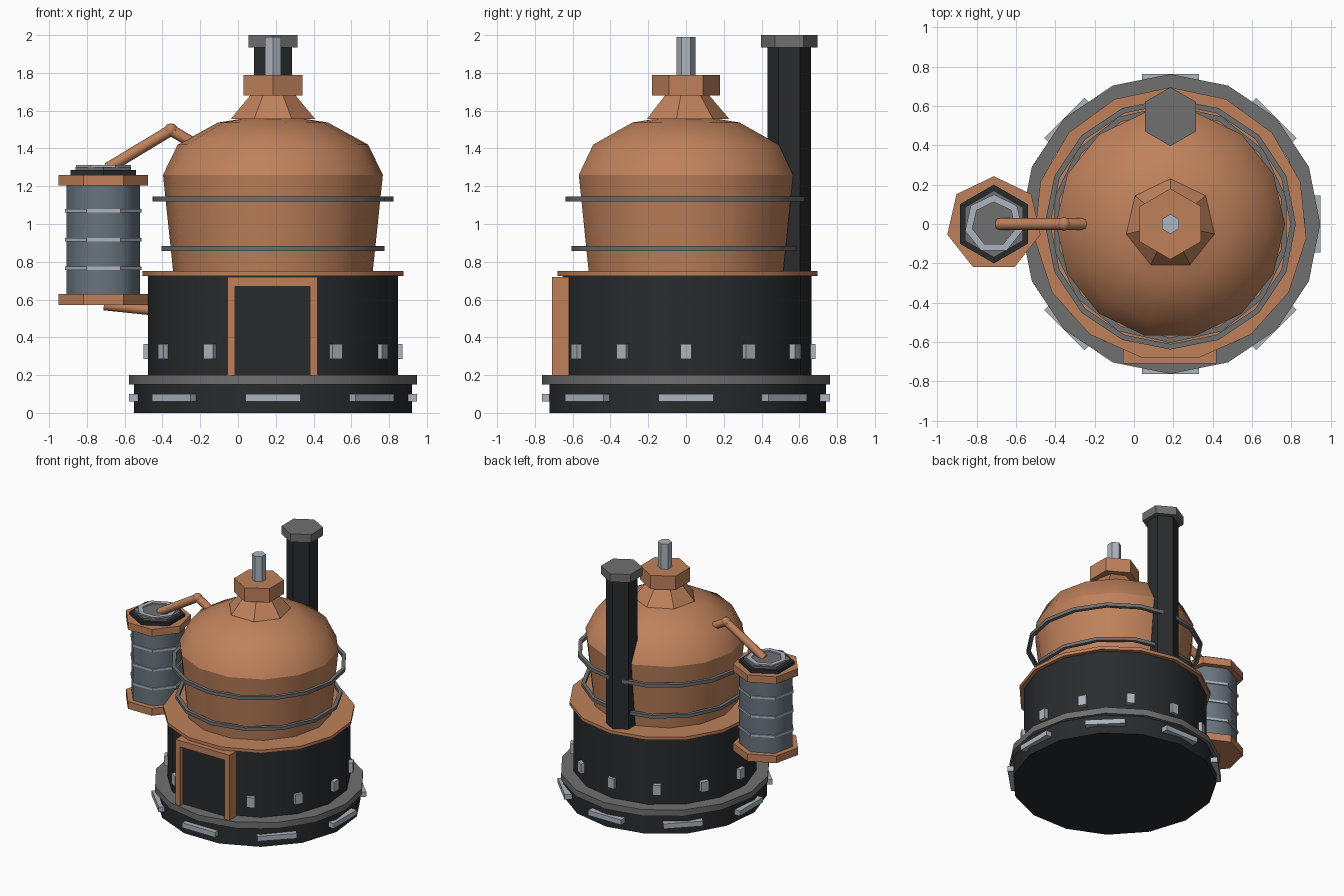
import bpy, bmesh
from math import sin, cos, pi, radians
from mathutils import Vector

if "Cube" in bpy.data.objects:
    bpy.data.objects.remove(bpy.data.objects["Cube"])

CX = 0.185    # axis of the still
TX = -0.7125  # axis of the condenser tank


def material(name, rgb):
    m = bpy.data.materials.new(name)
    m.diffuse_color = (*rgb, 1)
    m.use_nodes = True
    m.node_tree.nodes["Principled BSDF"].inputs["Base Color"].default_value = m.diffuse_color
    return m


COPPER = material("copper", (0.52, 0.22, 0.105))
BLACK = material("black_iron", (0.022, 0.024, 0.026))
IRON = material("grey_iron", (0.16, 0.16, 0.16))
STEEL = material("light_steel", (0.42, 0.46, 0.52))
TANK = material("tank_steel", (0.14, 0.175, 0.21))


def finish(bm, name, mat, smooth=0):
    bmesh.ops.recalc_face_normals(bm, faces=bm.faces)
    me = bpy.data.meshes.new(name)
    bm.to_mesh(me)
    bm.free()
    me.materials.append(mat)
    ob = bpy.data.objects.new(name, me)
    bpy.context.collection.objects.link(ob)
    if smooth:
        bpy.ops.object.select_all(action='DESELECT')
        ob.select_set(True)
        bpy.context.view_layer.objects.active = ob
        bpy.ops.object.shade_smooth_by_angle(angle=radians(smooth))
    return ob


def lathe(name, mat, profile, sides, x=CX, y=0, phase=0, smooth=0, ring=False):
    """Turn (radius, z) points about a vertical axis; first corner at +y.
    ring=True closes the profile, otherwise the ends are capped."""
    bm = bmesh.new()
    loops = []
    for r, z in profile:
        angs = [2 * pi * (i + phase) / sides for i in range(sides)]
        loops.append([bm.verts.new((x + r * sin(a), y + r * cos(a), z)) for a in angs])
    pairs = list(zip(loops, loops[1:]))
    if ring:
        pairs.append((loops[-1], loops[0]))
    else:
        bm.faces.new(loops[0])
        bm.faces.new(loops[-1])
    for a, b in pairs:
        for i in range(sides):
            j = (i + 1) % sides
            bm.faces.new((a[i], a[j], b[j], b[i]))
    return finish(bm, name, mat, smooth)


def drum(name, mat, r, z0, z1, sides, **kw):
    return lathe(name, mat, [(r, z0), (r, z1)], sides, **kw)


def band(name, mat, r0, r1, z0, z1, sides, **kw):
    return lathe(name, mat, [(r0, z0), (r1, z0), (r1, z1), (r0, z1)], sides, ring=True, **kw)


def box(name, mat, lo, hi, turn=0, pivot=(0, 0)):
    lo, hi = Vector(lo), Vector(hi)
    bm = bmesh.new()
    bmesh.ops.create_cube(bm, size=1)
    for v in bm.verts:
        p = Vector([c * s for c, s in zip(v.co, hi - lo)]) + (lo + hi) / 2
        v.co = (pivot[0] + p.x * cos(turn) - p.y * sin(turn),
                pivot[1] + p.x * sin(turn) + p.y * cos(turn), p.z)
    return finish(bm, name, mat)


def pipe(name, mat, a, b, r):
    a, b = Vector(a), Vector(b)
    bm = bmesh.new()
    bmesh.ops.create_cone(bm, cap_ends=True, segments=8, radius1=r, radius2=r, depth=(b - a).length)
    rot = (b - a).to_track_quat('Z', 'Y')
    for v in bm.verts:
        v.co = rot @ v.co + (a + b) / 2
    return finish(bm, name, mat, 50)


# Base and firebox
drum("base", BLACK, 0.74, 0, 0.155, 15, smooth=30)
drum("base_rim", IRON, 0.762, 0.15, 0.20, 16, smooth=30)
drum("firebox", BLACK, 0.665, 0.195, 0.735, 15, smooth=30)
drum("firebox_deck", COPPER, 0.695, 0.725, 0.75, 15, smooth=30)

# Plates around the base and studs around the firebox
for k in range(8):
    box(f"base_plate_{k}", STEEL, (-0.145, -0.762, 0.06), (0.145, -0.705, 0.10), k * pi / 4, (CX, 0))
for k in range(1, 12):
    box(f"firebox_stud_{k}", STEEL, (-0.03, -0.685, 0.285), (0.03, -0.63, 0.365), k * pi / 6, (CX, 0))

# Firebox door with its frame
box("door", BLACK, (-0.02, -0.67, 0.2), (0.39, -0.60, 0.68))
box("door_frame_left", COPPER, (-0.055, -0.71, 0.2), (-0.015, -0.62, 0.72))
box("door_frame_right", COPPER, (0.38, -0.71, 0.2), (0.42, -0.62, 0.72))
box("door_frame_top", COPPER, (-0.015, -0.71, 0.67), (0.38, -0.62, 0.72))

# Copper pot, dome and loose hoops
lathe("pot", COPPER, [(0.528, 0.745), (0.582, 1.26)], 14, phase=0.5, smooth=30)
dome = [(0.582 * cos(t), 1.26 + 0.32 * sin(t)) for t in (0, pi / 6, pi / 3)]
lathe("dome", COPPER, dome + [(0.02, 1.58)], 14, phase=0.5, smooth=40)
band("upper_hoop", IRON, 0.61, 0.638, 1.118, 1.145, 16, smooth=30)
band("lower_hoop", IRON, 0.577, 0.605, 0.857, 0.883, 14, smooth=30)

# Neck, collar and vent
lathe("neck", COPPER, [(0.23, 1.555), (0.115, 1.69)], 7)
drum("collar", COPPER, 0.18, 1.68, 1.79, 6)
drum("vent", STEEL, 0.05, 1.78, 1.99, 6)

# Chimney
drum("chimney", BLACK, 0.115, 0.74, 1.94, 6, y=0.546)
drum("chimney_cap", IRON, 0.15, 1.935, 2.0, 6, y=0.546)

# Condenser tank
drum("tank", TANK, 0.2, 0.60, 1.23, 7, x=TX, smooth=55)
drum("tank_bottom_flange", COPPER, 0.243, 0.572, 0.63, 7, x=TX)
drum("tank_top_flange", COPPER, 0.243, 1.203, 1.26, 7, x=TX)
for k, z in enumerate((0.765, 0.917, 1.07)):
    band(f"tank_hoop_{k}", STEEL, 0.19, 0.208, z - 0.009, z + 0.009, 7, x=TX)
drum("tank_lid_seat", BLACK, 0.2, 1.255, 1.285, 6, x=TX)
drum("tank_lid", IRON, 0.17, 1.28, 1.302, 6, x=TX)
band("tank_lid_ring", STEEL, 0.112, 0.15, 1.295, 1.312, 7, x=TX)

# Vapour pipe with elbow, and outlet pipe
ELBOW = (-0.355, 0, 1.497)
pipe("vapour_pipe", COPPER, (-0.69, 0, 1.295), ELBOW, 0.03)
pipe("dome_pipe", COPPER, ELBOW, (-0.25, 0, 1.435), 0.03)
bm = bmesh.new()
bmesh.ops.create_uvsphere(bm, u_segments=8, v_segments=6, radius=0.036)
bmesh.ops.translate(bm, verts=bm.verts, vec=ELBOW)
finish(bm, "pipe_elbow", COPPER, 50)
pipe("outlet_pipe", COPPER, (-0.71, 0, 0.57), (-0.42, 0, 0.54), 0.027)
